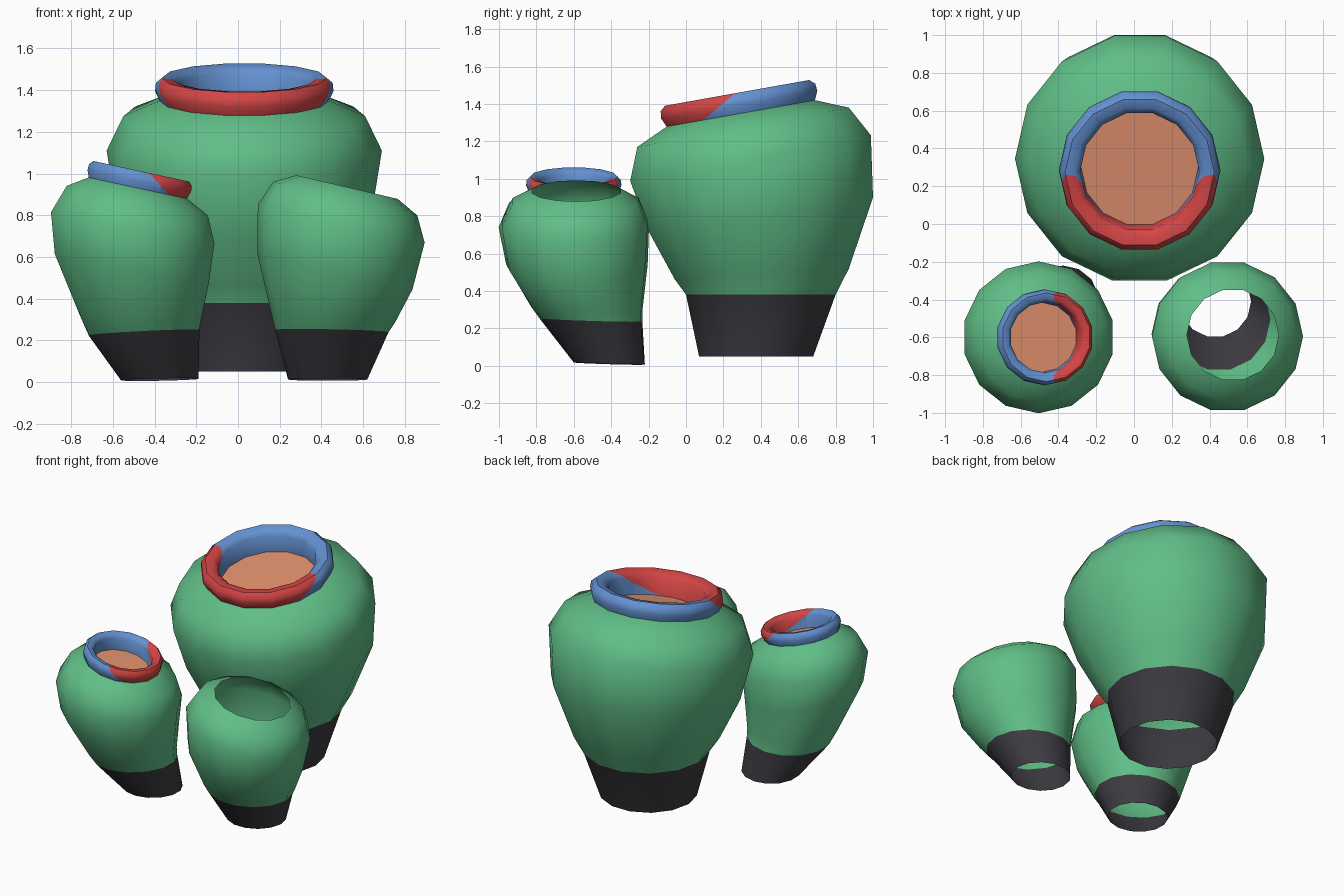
import bpy, bmesh, math
from mathutils import Vector

if "Cube" in bpy.data.objects:
    bpy.data.objects.remove(bpy.data.objects["Cube"])

SIDES = 14


def material(name, rgb):
    m = bpy.data.materials.new(name)
    m.diffuse_color = (*rgb, 1)
    m.use_nodes = True
    m.node_tree.nodes["Principled BSDF"].inputs["Base Color"].default_value = m.diffuse_color
    return m


green = material("green_glaze", (0.117, 0.515, 0.242))
dark = material("dark_base", (0.047, 0.044, 0.053))
blue = material("rim_blue", (0.127, 0.283, 0.64))
red = material("rim_red", (0.66, 0.06, 0.06))
orange = material("orange_filling", (0.75, 0.283, 0.156))


def add_ring(bm, cx, cy, z, r, sx, sy, phase):
    # one loop of points, sloped by sx and sy
    pts = []
    for i in range(SIDES):
        a = phase + 2 * math.pi * i / SIDES
        dx, dy = r * math.cos(a), r * math.sin(a)
        pts.append(bm.verts.new((cx + dx, cy + dy, z + sx * dx + sy * dy)))
    return pts


def bridge(bm, rings, mat_rule):
    for k in range(len(rings) - 1):
        lo, hi = rings[k], rings[k + 1]
        for i in range(SIDES):
            j = (i + 1) % SIDES
            f = bm.faces.new((lo[i], lo[j], hi[j], hi[i]))
            f.material_index = mat_rule(k)


def finish(bm, name, mats):
    me = bpy.data.meshes.new(name)
    bm.to_mesh(me)
    bm.free()
    ob = bpy.data.objects.new(name, me)
    bpy.context.collection.objects.link(ob)
    for m in mats:
        me.materials.append(m)
    bpy.ops.object.select_all(action='DESELECT')
    ob.select_set(True)
    bpy.context.view_layer.objects.active = ob
    bpy.ops.object.shade_smooth_by_angle(angle=math.radians(45))
    return ob


def body(name, rings, phase):
    # open pot wall, the lowest band is dark
    bm = bmesh.new()
    loops = [add_ring(bm, *r, phase) for r in rings]
    bridge(bm, loops, lambda k: 1 if k == 0 else 0)
    finish(bm, name, [green, dark])


# (radius, height) section of the rolled rim and its inner wall
RIM = [(0.405, -0.06), (0.428, -0.01), (0.424, 0.03), (0.395, 0.055),
       (0.345, 0.05), (0.315, 0.02), (0.31, -0.105)]


def rim(name, c, slope, low, rs, zs, cut_dir, phase):
    c = Vector(c)
    n = Vector((-slope[0], -slope[1], 1)).normalized()
    bm = bmesh.new()
    loops = []
    for r, h in RIM:
        p = c + n * h * zs
        loops.append(add_ring(bm, p.x, p.y, p.z, r * rs, *slope, phase))
    bridge(bm, loops, lambda k: 0)
    # slanted cut that parts the red side from the blue side
    low = Vector((low[0], low[1], 0))
    co = c + low * 0.045 + Vector((0, 0, 0.032))
    no = (low * cut_dir[1] + Vector((0, 0, cut_dir[0]))).normalized()
    bmesh.ops.bisect_plane(bm, geom=bm.verts[:] + bm.edges[:] + bm.faces[:],
                           plane_co=co, plane_no=no)
    for f in bm.faces:
        f.material_index = 1 if (f.calc_center_median() - co).dot(no) > 0 else 0
    finish(bm, name + "_rim", [blue, red])
    # filling disc
    bm = bmesh.new()
    p = c - n * 0.1 * zs
    bm.faces.new(add_ring(bm, p.x, p.y, p.z, 0.31 * rs, *slope, phase))
    finish(bm, name + "_filling", [orange])


# bodies: rings of (x, y, z, radius, slope x, slope y)
body("large_pot", [
    (0.03, 0.375, 0.05, 0.313, 0, 0),
    (0.03, 0.40, 0.38, 0.41, 0, 0),
    (0.03, 0.405, 0.49, 0.477, 0, 0.06),
    (0.03, 0.405, 0.80, 0.61, 0, 0.168),
    (0.03, 0.345, 1.11, 0.66, 0, 0.19),
    (0.03, 0.305, 1.275, 0.58, 0, 0.186),
    (0.03, 0.293, 1.35, 0.405, 0, 0.178)], 0)

body("left_pot", [
    (-0.375, -0.41, 0.012, 0.19, 0.02, -0.03),
    (-0.45, -0.505, 0.237, 0.272, 0.05, -0.03),
    (-0.468, -0.53, 0.31, 0.298, -0.04, -0.02),
    (-0.51, -0.583, 0.54, 0.378, -0.2, 0),
    (-0.505, -0.6, 0.74, 0.402, -0.19, 0),
    (-0.483, -0.6, 0.87, 0.347, -0.21, 0),
    (-0.48, -0.6, 0.93, 0.243, -0.215, 0)], math.pi / 2)

body("right_pot", [
    (0.43, -0.41, 0.012, 0.19, 0, -0.03),
    (0.45, -0.505, 0.245, 0.272, -0.02, -0.03),
    (0.457, -0.53, 0.31, 0.298, -0.07, -0.02),
    (0.465, -0.583, 0.53, 0.372, -0.23, 0),
    (0.495, -0.595, 0.76, 0.4, -0.228, 0),
    (0.515, -0.59, 0.88, 0.345, -0.235, 0),
    (0.523, -0.587, 0.935, 0.243, -0.234, 0)], 0)

# rims and fillings
rim("large_pot", (0.03, 0.283, 1.405), (0, 0.178), (0, -1), 1.0, 1.0,
    (0.14, 0.12), 0)
rim("left_pot", (-0.472, -0.6, 0.972), (-0.215, 0), (1, 0), 0.595, 0.72,
    (0.08, 0.09), math.pi / 2)
